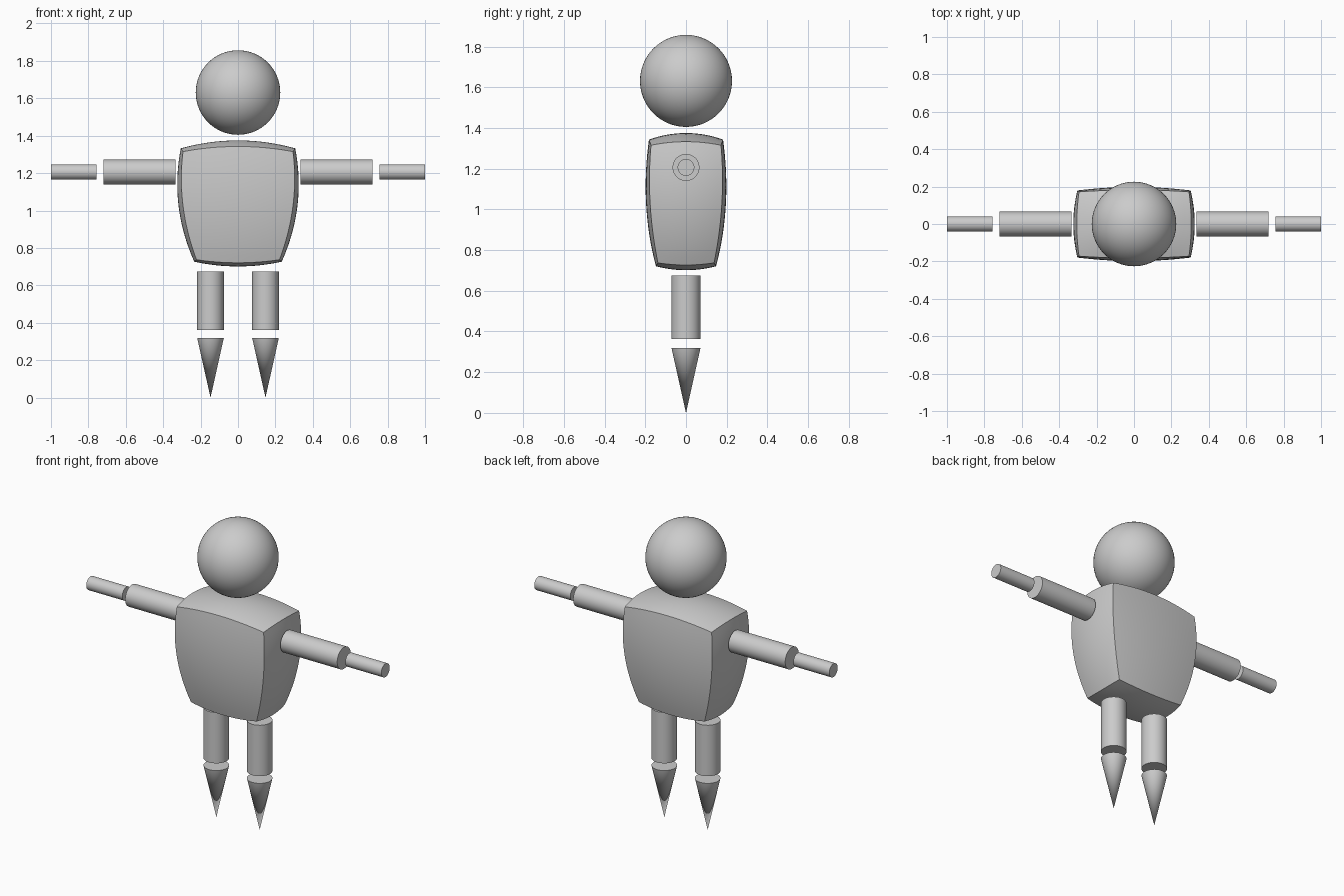
import bpy, bmesh, math

cube = bpy.data.objects.get("Cube")
if cube:
    bpy.data.objects.remove(cube, do_unlink=True)

GREY = (0.6, 0.6, 0.6, 1.0)
grey = bpy.data.materials.new("plain_grey")
grey.use_nodes = True
grey.diffuse_color = GREY
grey.node_tree.nodes["Principled BSDF"].inputs["Base Color"].default_value = GREY


def finish(name):
    """Name the active object, colour it and smooth it with sharp rims."""
    ob = bpy.context.object
    ob.name = name
    ob.data.materials.append(grey)
    bpy.ops.object.shade_smooth_by_angle(angle=math.radians(35))
    return ob


def rod(name, centre, radius, length, along_x=False):
    turn = (0, math.pi / 2, 0) if along_x else (0, 0, 0)
    bpy.ops.mesh.primitive_cylinder_add(vertices=64, radius=radius, depth=length,
                                        location=centre, rotation=turn)
    return finish(name)


# Head
bpy.ops.mesh.primitive_uv_sphere_add(segments=64, ring_count=32, radius=0.226,
                                     location=(0, 0, 1.631))
finish("head")

# Torso: a divided cube, tapered downwards, with every face and edge bulging
bpy.ops.mesh.primitive_cube_add(size=2)
torso = bpy.context.object
bm = bmesh.new()
bm.from_mesh(torso.data)
bmesh.ops.subdivide_edges(bm, edges=bm.edges[:], cuts=15, use_grid_fill=True)
for v in bm.verts:
    u, d, w = v.co
    bu, bd, bw = 1 - u * u, 1 - d * d, 1 - w * w
    v.co.x = u * (0.258 + 0.036 * w + 0.036 * bw + 0.012 * bd * (1 + bw))
    v.co.y = d * (0.155 + 0.017 * w + 0.021 * bw + 0.01 * bu * (1 + bw))
    cap = 0.022 * bu + 0.014 * bd + 0.012 * bu * bd
    v.co.z = 1.026 + w * (0.289 + cap * (1 + 0.25 * w))
bm.to_mesh(torso.data)
bm.free()
finish("torso")

# Arms and legs on both sides
for side, s in (("left", 1), ("right", -1)):
    rod(side + "_upper_arm", (s * 0.526, 0, 1.206), 0.066, 0.385, True)
    rod(side + "_forearm", (s * 0.878, 0, 1.206), 0.041, 0.244, True)
    rod(side + "_thigh", (s * 0.147, 0, 0.518), 0.071, 0.312)
    bpy.ops.mesh.primitive_cone_add(vertices=64, radius1=0.071, radius2=0, depth=0.318,
                                    location=(s * 0.147, 0, 0.159),
                                    rotation=(math.pi, 0, 0))
    finish(side + "_pointed_shin")
